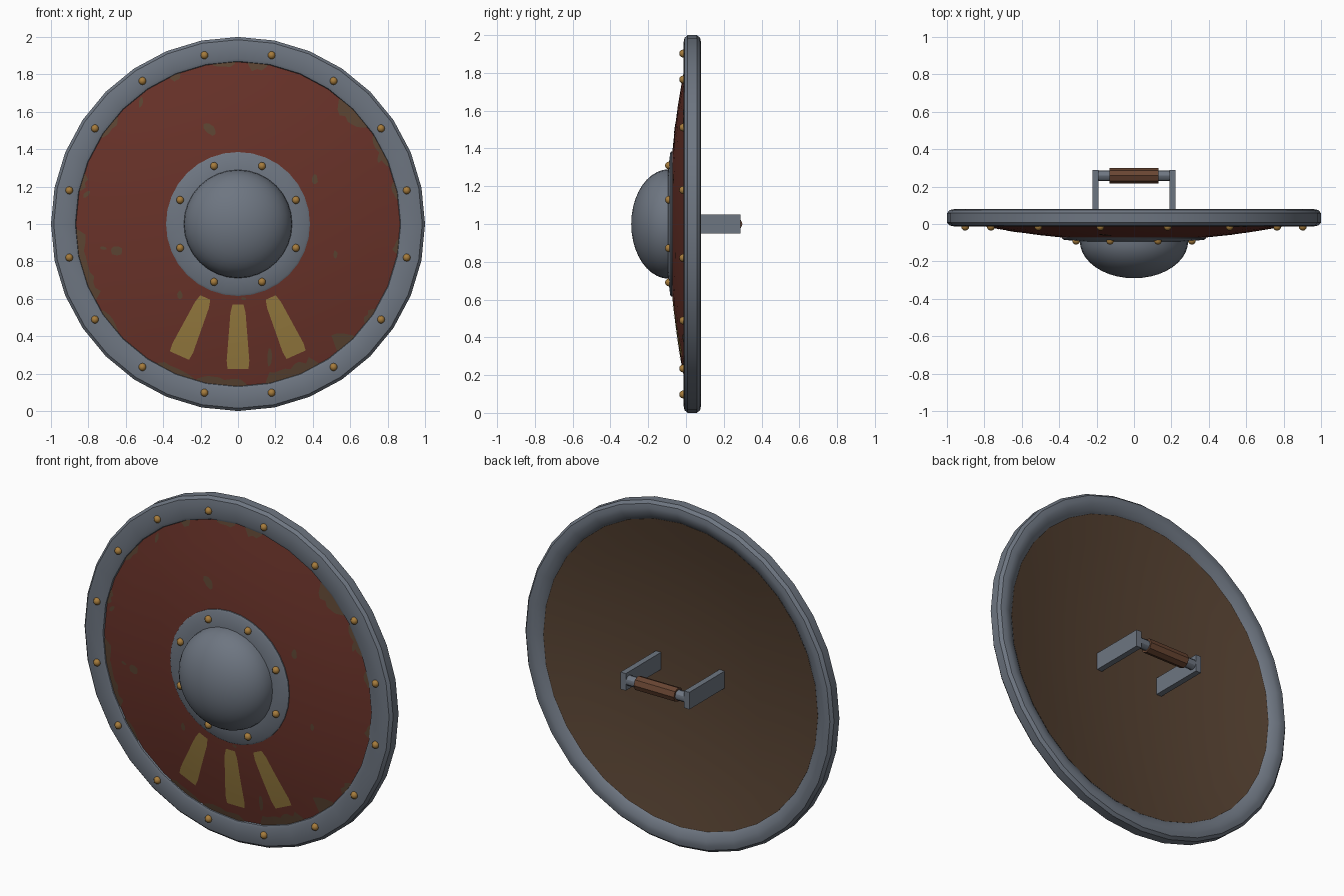
import bpy, bmesh, math, random
from mathutils import Matrix, Vector

if "Cube" in bpy.data.objects:
    bpy.data.objects.remove(bpy.data.objects["Cube"])

random.seed(4)
SEGS = 32


def mat(name, rgb):
    m = bpy.data.materials.new(name)
    m.diffuse_color = (*rgb, 1)
    m.use_nodes = True
    m.node_tree.nodes["Principled BSDF"].inputs["Base Color"].default_value = m.diffuse_color
    return m


steel = mat("steel", (0.155, 0.18, 0.22))
red = mat("red_paint", (0.14, 0.032, 0.022))
wood = mat("board_wood", (0.095, 0.055, 0.032))
worn = mat("worn_wood", (0.105, 0.058, 0.032))
gold = mat("gold_paint", (0.31, 0.20, 0.05))
brass = mat("brass", (0.38, 0.20, 0.045))
leather = mat("leather", (0.14, 0.06, 0.032))


def finish(name, bm, mats, smooth=35):
    me = bpy.data.meshes.new(name)
    bm.to_mesh(me)
    bm.free()
    ob = bpy.data.objects.new(name, me)
    bpy.context.collection.objects.link(ob)
    for m in mats:
        me.materials.append(m)
    if smooth:
        bpy.context.view_layer.objects.active = ob
        ob.select_set(True)
        bpy.ops.object.shade_smooth_by_angle(angle=math.radians(smooth))
        ob.select_set(False)
    return ob


def lathe(profile, closed=False):
    """Spin (radius, y) points round the shield axis."""
    bm = bmesh.new()
    rings = []
    for r, y in profile:
        rings.append([bm.verts.new((r * math.sin(a), y, 1 + r * math.cos(a)))
                      for a in (2 * math.pi * i / SEGS for i in range(SEGS))])
    n = len(rings)
    for k in range(n if closed else n - 1):
        a, b = rings[k], rings[(k + 1) % n]
        for i in range(SEGS):
            j = (i + 1) % SEGS
            bm.faces.new((a[i], a[j], b[j], b[i]))
    bmesh.ops.remove_doubles(bm, verts=bm.verts, dist=1e-5)
    bmesh.ops.dissolve_degenerate(bm, edges=bm.edges, dist=1e-5)
    bmesh.ops.recalc_face_normals(bm, faces=bm.faces)
    return bm


def dome(r):
    """Front surface of the board."""
    return -0.09 + 0.12 * r * r


def on_board(x, z):
    return Vector((x, dome(math.hypot(x, z - 1)) - 0.003, z))


def face_front(bm):
    bm.normal_update()
    for f in bm.faces:
        if f.normal.y > 0:
            f.normal_flip()


# Dished board: red front, bare wood back
radii = [0, 0.2, 0.37, 0.5, 0.62, 0.75, 0.89]
bm = lathe([(r, dome(r)) for r in radii] + [(r, dome(r) + 0.045) for r in reversed(radii)])
for f in bm.faces:
    f.material_index = 0 if f.normal.y < -0.3 else 1
finish("board", bm, [red, wood])

# Rounded steel rim
finish("rim", lathe([(0.865, 0.004), (0.87, -0.008), (0.885, -0.014), (0.955, -0.014),
                     (0.985, -0.008), (1.0, 0.008), (1.0, 0.058), (0.985, 0.075),
                     (0.96, 0.08), (0.935, 0.077), (0.905, 0.062), (0.885, 0.045)], True), [steel])

# Central boss plate and dome
finish("boss_plate", lathe([(0, -0.06), (0.385, -0.06), (0.385, -0.078), (0.375, -0.084),
                            (0.29, -0.094), (0, -0.094)]), [steel])
cap = [(0.29 * math.cos(t), -0.09 - 0.2 * math.sin(t))
       for t in (math.pi / 2 * i / 10 for i in range(11))]
finish("boss", lathe([(0, -0.07), (0.29, -0.07)] + cap), [steel])


# Rings of brass rivets
def rivets(name, count, radius, y):
    bm = bmesh.new()
    for i in range(count):
        a = 2 * math.pi * (i + 0.5) / count
        pos = Matrix.Translation((radius * math.sin(a), y, 1 + radius * math.cos(a)))
        bmesh.ops.create_uvsphere(bm, u_segments=10, v_segments=6, radius=0.021, matrix=pos)
    finish(name, bm, [brass], 60)


rivets("rim_rivets", 16, 0.92, -0.015)
rivets("boss_rivets", 8, 0.335, -0.09)

# Three flared gold stripes below the boss
for name, ang, r0, r1 in (("stripe_left", -24, 0.43, 0.77), ("stripe_middle", 0, 0.43, 0.775),
                          ("stripe_right", 24, 0.43, 0.765)):
    bm = bmesh.new()
    a = math.radians(ang)
    rows = []
    for i in range(9):
        t = i / 8
        r, w = r0 + (r1 - r0) * t, 0.037 + 0.027 * t
        if i in (0, 8):
            w -= 0.008
        rows.append([bm.verts.new(on_board(r * math.sin(a) + s * w * math.cos(a),
                                           1 - r * math.cos(a) + s * w * math.sin(a)))
                     for s in (-1, 0, 1)])
    for p, q in zip(rows, rows[1:]):
        for k in range(2):
            bm.faces.new((p[k], p[k + 1], q[k + 1], q[k]))
    face_front(bm)
    finish(name, bm, [gold])

# Chipped paint spots: x, z, half length, half width, tilt
bm = bmesh.new()
for x, z, l, w, tilt in ((-0.15, 1.51, 0.048, 0.024, -45), (-0.65, 0.86, 0.036, 0.026, -10),
                         (0.41, 1.24, 0.026, 0.018, 90), (-0.81, 1.16, 0.025, 0.012, 40),
                         (-0.31, 0.62, 0.024, 0.014, 90), (-0.42, 1.80, 0.03, 0.016, 40),
                         (-0.52, 1.65, 0.03, 0.012, 80), (0.76, 1.36, 0.035, 0.015, 70),
                         (0.52, 0.84, 0.022, 0.011, 90), (0.17, 0.29, 0.05, 0.013, 85),
                         (-0.72, 0.87, 0.02, 0.01, 0), (0.03, 0.68 - 0.08, 0.015, 0.01, 0)):
    c, s = math.cos(math.radians(tilt)), math.sin(math.radians(tilt))
    mid = bm.verts.new(on_board(x, z))
    ring = []
    for i in range(9):
        a = 2 * math.pi * i / 9
        k = random.uniform(0.75, 1.15)
        u, v = l * k * math.cos(a), w * k * math.sin(a)
        ring.append(bm.verts.new(on_board(x + u * c - v * s, z + u * s + v * c)))
    for i in range(9):
        bm.faces.new((mid, ring[i], ring[(i + 1) % 9]))
face_front(bm)
finish("paint_chips", bm, [worn])

# Worn paint along the rim: middle angle, span, depth
bm = bmesh.new()
for mid, span, depth in ((95, 8, 0.03), (83, 7, 0.045), (44, 14, 0.07), (27, 12, 0.035),
                         (195, 26, 0.05), (217, 9, 0.025), (247, 14, 0.03), (264, 18, 0.04),
                         (290, 20, 0.06), (312, 8, 0.09), (325, 6, 0.03), (143, 9, 0.035),
                         (113, 4, 0.035), (352, 5, 0.03), (165, 6, 0.03), (12, 6, 0.025)):
    n = max(4, int(span / 2))
    last = None
    for i in range(n + 1):
        a = math.radians(mid + span * (i / n - 0.5))
        d = 0.008 if i in (0, n) else depth * random.uniform(0.55, 1.0)
        pair = [bm.verts.new(on_board(r * math.cos(a), 1 + r * math.sin(a)))
                for r in (0.872, 0.865 - d)]
        if last:
            bm.faces.new((last[0], pair[0], pair[1], last[1]))
        last = pair
face_front(bm)
finish("worn_edge", bm, [worn])

# Handle: two flat brackets, a rod and a leather grip
for name, side in (("bracket_left", -1), ("bracket_right", 1)):
    bm = bmesh.new()
    bmesh.ops.create_cube(bm, size=1, matrix=Matrix.Translation((side * 0.206, 0.115, 1))
                          @ Matrix.Diagonal((0.034, 0.345, 0.1, 1)))
    finish(name, bm, [steel], 0)
for name, radius, length, m in (("handle_rod", 0.029, 0.38, steel), ("grip", 0.041, 0.26, leather)):
    bm = bmesh.new()
    bmesh.ops.create_cone(bm, cap_ends=True, segments=8 if m == leather else 12,
                          radius1=radius, radius2=radius, depth=length,
                          matrix=Matrix.Translation((0, 0.258, 1)) @ Matrix.Rotation(math.pi / 2, 4, 'Y'))
    finish(name, bm, [m], 30)
